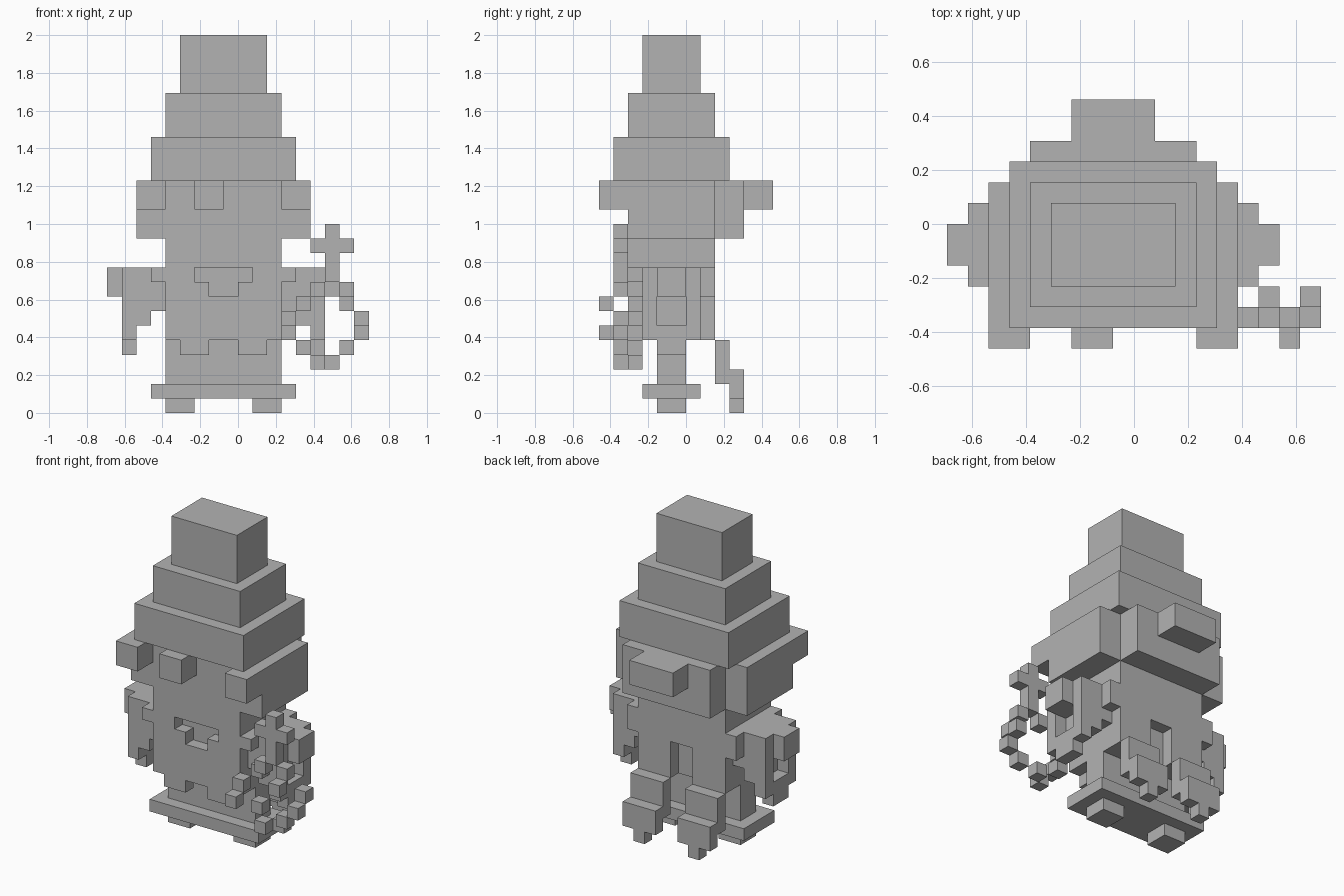
import bpy, bmesh, math
from itertools import product

U = 2 / 26          # size of one block
AXIS = -1           # the body's own mirror line, in blocks

cube = bpy.data.objects.get("Cube")
if cube:
    bpy.data.objects.remove(cube, do_unlink=True)

grey = bpy.data.materials.new("plain grey")
grey.use_nodes = True
grey.diffuse_color = (0.45, 0.45, 0.45, 1)
grey.node_tree.nodes["Principled BSDF"].inputs["Base Color"].default_value = (0.45, 0.45, 0.45, 1)


def cells(boxes):
    """All unit blocks inside boxes given as (x0, x1, y0, y1, z0, z1)."""
    return {c for x0, x1, y0, y1, z0, z1 in boxes
            for c in product(range(x0, x1), range(y0, y1), range(z0, z1))}


def part(name, solids, cuts=()):
    """Make a blocky object: the outer skin of solids minus cuts."""
    filled = cells(solids) - cells(cuts)
    bm = bmesh.new()
    verts = {}

    def vert(p):
        if p not in verts:
            verts[p] = bm.verts.new([c * U for c in p])
        return verts[p]

    for c in filled:
        for axis, side in product(range(3), (0, 1)):
            near = list(c)
            near[axis] += 2 * side - 1
            if tuple(near) in filled:
                continue
            a, b = (axis + 1) % 3, (axis + 2) % 3
            corners = []
            for i, j in ((0, 0), (1, 0), (1, 1), (0, 1)):
                p = list(c)
                p[axis] += side
                p[a] += i
                p[b] += j
                corners.append(vert(tuple(p)))
            bm.faces.new(corners if side else corners[::-1])
    bmesh.ops.dissolve_limit(bm, angle_limit=math.radians(1), verts=bm.verts, edges=bm.edges)
    mesh = bpy.data.meshes.new(name)
    bm.to_mesh(mesh)
    bm.free()
    mesh.materials.append(grey)
    obj = bpy.data.objects.new(name, mesh)
    bpy.context.collection.objects.link(obj)


def flip(boxes):
    return [(2 * AXIS - b[1], 2 * AXIS - b[0], *b[2:]) for b in boxes]


def pair(name, solids, cuts=()):
    part("left_" + name, solids, cuts)
    part("right_" + name, flip(solids), flip(cuts))


# Stepped hat
part("hat_tiers", [(-6, 4, -5, 3, 16, 19), (-5, 3, -4, 2, 19, 22), (-4, 2, -3, 1, 22, 26)])

# Hat flaps: sides, back and brow ornaments
pair("hat_flap", [(3, 5, -4, 2, 12, 16), (3, 5, -6, -4, 14, 16)])
part("back_flap", [(-5, 3, 2, 4, 12, 16), (-3, 1, 4, 6, 14, 16)])
part("brow_block", [(-3, -1, -6, -4, 14, 16)])

# Head and robe with mouth recess, front hem tabs and back slit
part("head_and_robe",
     [(-5, 3, -4, 2, 5, 16), (-4, -2, -4, -3, 4, 5), (0, 2, -4, -3, 4, 5)],
     [(-3, 1, -4, -3, 9, 10), (-2, 0, -4, -3, 8, 9), (-2, 0, 1, 2, 5, 8)])

# Shoulders and stepped sleeves with a hand opening
pair("sleeve",
     [(3, 4, -4, 2, 9, 10), (3, 4, 1, 2, 8, 9), (3, 4, -3, 1, 7, 10),
      (4, 5, -3, 1, 6, 10), (5, 6, -3, 1, 5, 10), (5, 6, -2, 0, 4, 5),
      (6, 7, -2, 0, 8, 10)],
     [(5, 6, -2, 0, 6, 8)])

# Legs, base plate and feet
part("legs", [(-5, 3, -2, 0, 2, 5)])
part("base_plate", [(-6, 4, -3, 1, 1, 2)])
pair("foot", [(1, 3, -2, 0, 0, 1)])

# Trailing coat tails
pair("coat_tail", [(0, 3, 2, 3, 2, 5), (0, 3, 3, 4, 1, 3), (1, 2, 3, 4, 0, 1)])

# Hanging cross and its loop of beads
part("cross", [(6, 7, -5, -4, 9, 13), (5, 8, -5, -4, 11, 12)])
beads = [(5, -5, 8), (7, -5, 8), (4, -4, 7), (7, -6, 7), (3, -5, 6), (8, -4, 6),
         (3, -6, 5), (8, -5, 5), (4, -4, 4), (7, -5, 4), (5, -5, 3), (6, -4, 3)]
part("bead_loop", [(x, x + 1, y, y + 1, z, z + 1) for x, y, z in beads])
